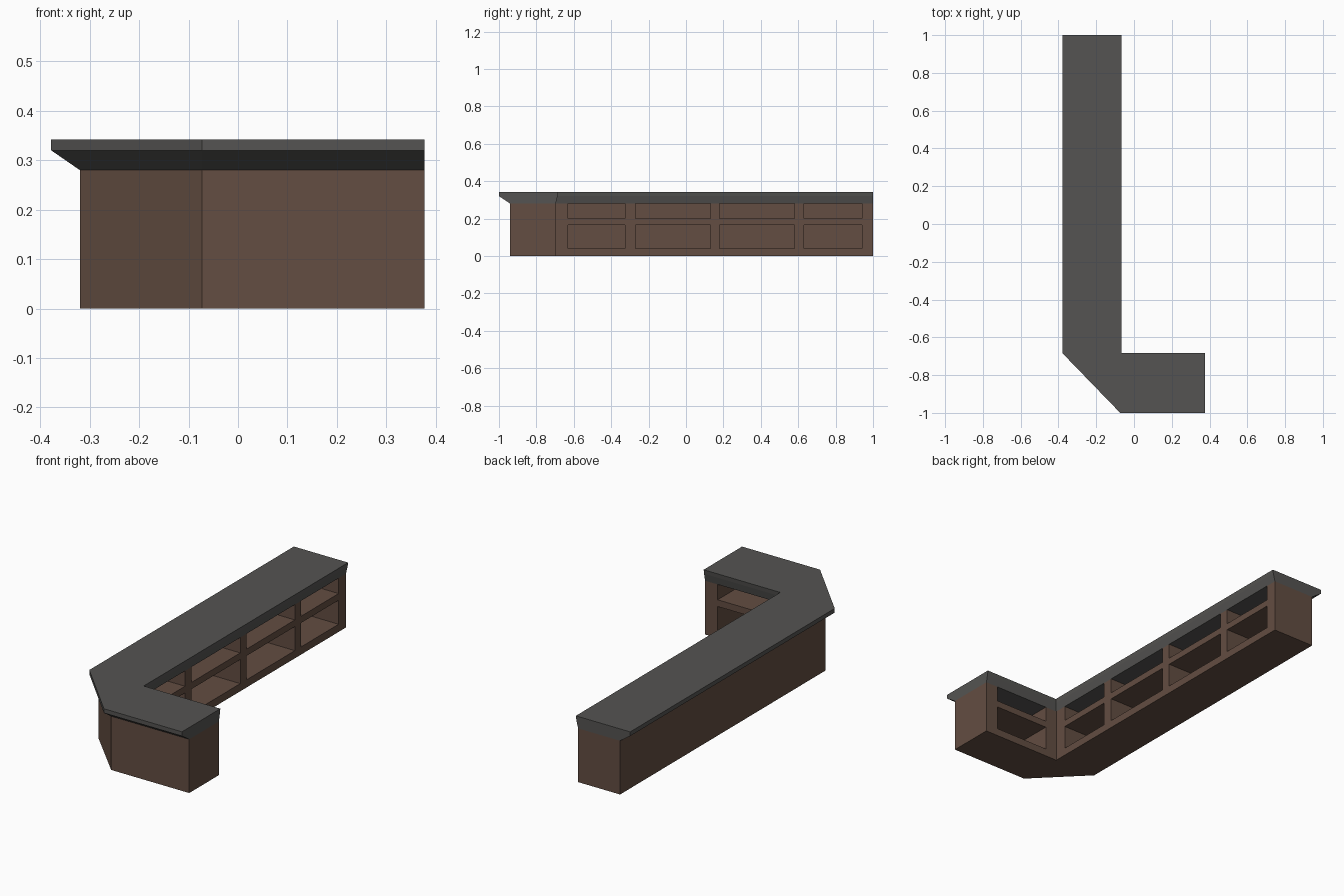
import bpy, bmesh

if "Cube" in bpy.data.objects:
    bpy.data.objects.remove(bpy.data.objects["Cube"])


def material(name, rgb):
    m = bpy.data.materials.new(name)
    m.diffuse_color = (*rgb, 1)
    m.use_nodes = True
    m.node_tree.nodes["Principled BSDF"].inputs["Base Color"].default_value = m.diffuse_color
    return m


def add_object(name, bm, mat=None):
    bmesh.ops.recalc_face_normals(bm, faces=bm.faces)
    me = bpy.data.meshes.new(name)
    bm.to_mesh(me)
    bm.free()
    ob = bpy.data.objects.new(name, me)
    bpy.context.collection.objects.link(ob)
    if mat:
        me.materials.append(mat)
    return ob


def loft(name, layers, mat):
    """Closed solid through stacked outlines: [(z, outline), ...]"""
    bm = bmesh.new()
    rings = [[bm.verts.new((x, y, z)) for x, y in pts] for z, pts in layers]
    n = len(rings[0])
    for a, b in zip(rings, rings[1:]):
        for i in range(n):
            j = (i + 1) % n
            bm.faces.new((a[i], a[j], b[j], b[i]))
    bm.faces.new(rings[0])
    bm.faces.new(rings[-1])
    return add_object(name, bm, mat)


def add_box(bm, x, y, z):
    for v in bmesh.ops.create_cube(bm, size=1)["verts"]:
        v.co = [lo + (c + 0.5) * (hi - lo) for c, (lo, hi) in zip(v.co, (x, y, z))]


def outline(back, front, inner_x, inner_y, turn):
    """L-shaped plan with a bevelled outer corner"""
    return [(back, 1), (back, turn), (-0.073, front), (0.377, front),
            (0.377, inner_y), (inner_x, inner_y), (inner_x, 1)]


brown = material("brown_wood", (0.125, 0.075, 0.054))
dark = material("dark_top", (0.09, 0.088, 0.084))

base = outline(-0.32, -0.94, -0.078, -0.696, -0.69)
lip = outline(-0.378, -1, -0.068, -0.687, -0.685)
top = outline(-0.378, -1, -0.065, -0.684, -0.685)

# Cabinet body
body = loft("cabinet_body", [(0, base), (0.28, base)], brown)

# Shelf openings, cut in two rows on the inner side
bm = bmesh.new()
for z in ((0.04, 0.165), (0.20, 0.32)):
    for y in ((-0.63, -0.325), (-0.27, 0.13), (0.18, 0.58), (0.63, 0.94)):
        add_box(bm, (-0.30, 0.0), y, z)
    add_box(bm, (-0.01, 0.305), (-0.92, -0.65), z)
cutter = add_object("shelf_cutter", bm)
cutter.hide_render = True
mod = body.modifiers.new("shelves", "BOOLEAN")
mod.operation = "DIFFERENCE"
mod.solver = "EXACT"
mod.object = cutter
bpy.context.view_layer.objects.active = body
bpy.ops.object.modifier_apply(modifier=mod.name)
bpy.data.objects.remove(cutter)

# Countertop with sloped underside
loft("countertop", [(0.28, base), (0.32, lip), (0.342, top)], dark)
